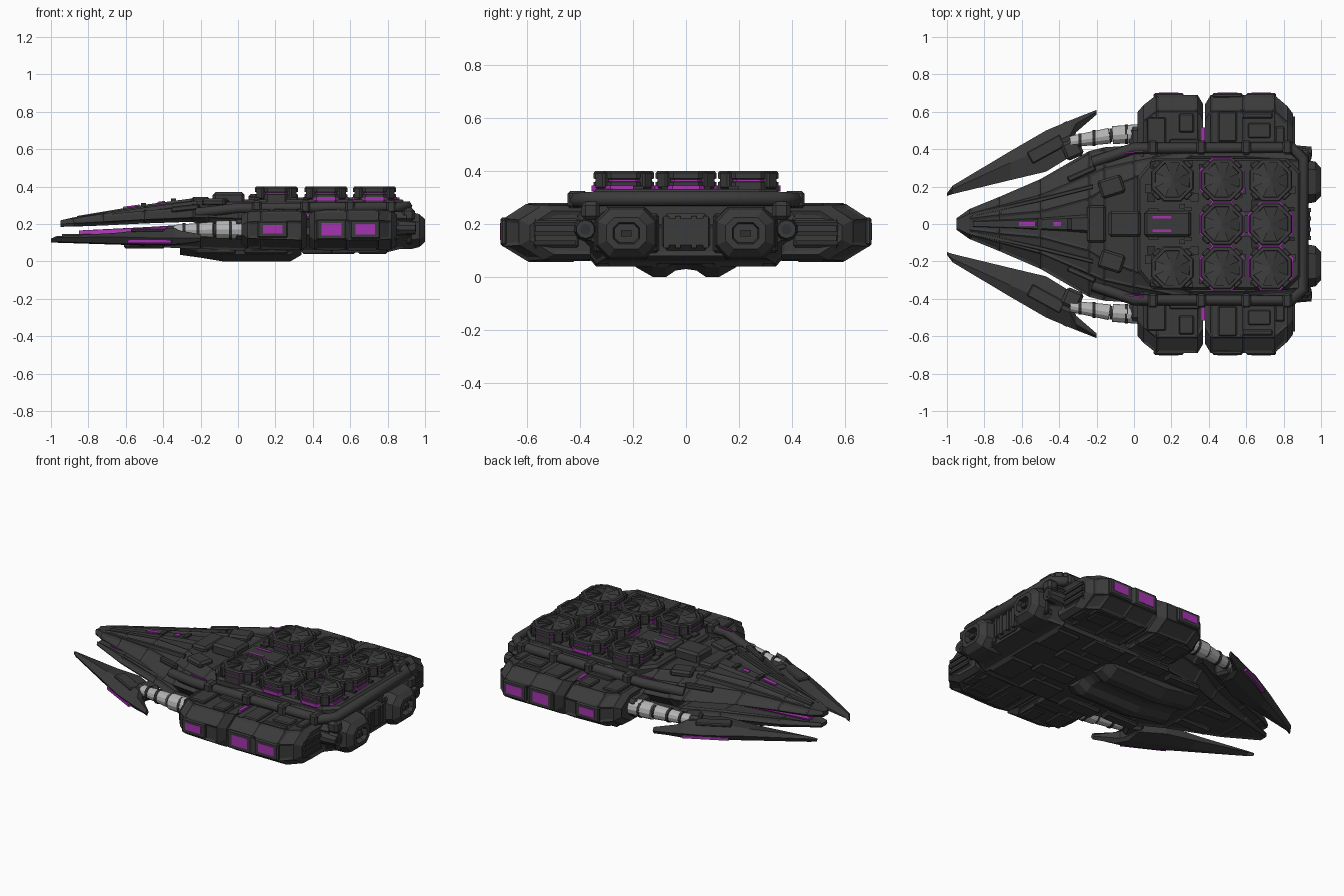
import bpy, bmesh, math, random
from mathutils import Matrix, Vector

random.seed(4)
cube = bpy.data.objects.get("Cube")
if cube:
    bpy.data.objects.remove(cube)


def material(name, r, g, b):
    m = bpy.data.materials.new(name)
    m.use_nodes = True
    m.diffuse_color = (r, g, b, 1)
    m.node_tree.nodes["Principled BSDF"].inputs["Base Color"].default_value = (r, g, b, 1)
    return m


HULL = material("dark_hull", .043, .043, .043)
DARK = material("deep_grey", .03, .03, .03)
GLOW = material("violet_glow", .38, .033, .44)
PALE = material("pale_metal", .46, .46, .46)


def finish(name, bm, mat, mirror=False, second=None, rule=None):
    bmesh.ops.recalc_face_normals(bm, faces=bm.faces)
    if rule:
        for f in bm.faces:
            f.material_index = int(rule(f.calc_center_median()))
    me = bpy.data.meshes.new(name)
    bm.to_mesh(me)
    bm.free()
    me.materials.append(mat)
    if second:
        me.materials.append(second)
    ob = bpy.data.objects.new(name, me)
    bpy.context.collection.objects.link(ob)
    if mirror:
        mod = ob.modifiers.new("mirror", "MIRROR")
        mod.use_axis = (False, True, False)
        mod.use_mirror_merge = False
    return ob


def loft(name, rings, mat=HULL, mirror=False, panels=0, **kw):
    """Skin a list of equal-length rings, with optional recessed panels."""
    bm = bmesh.new()
    rows = [[bm.verts.new(p) for p in ring] for ring in rings]
    n = len(rows[0])
    for a, b in zip(rows, rows[1:]):
        for i in range(n):
            bm.faces.new((a[i], a[(i + 1) % n], b[(i + 1) % n], b[i]))
    bm.faces.new(rows[0])
    bm.faces.new(rows[-1])
    bmesh.ops.recalc_face_normals(bm, faces=bm.faces)
    if panels:
        big = [f for f in bm.faces if f.calc_area() > .006]
        bmesh.ops.inset_individual(bm, faces=big, thickness=panels, depth=-.006)
    return finish(name, bm, mat, mirror, **kw)


def box(name, at, size, mat=HULL, mirror=False, turn=0, tilt=0, bevel=0):
    bm = bmesh.new()
    m = Matrix.Translation(at) @ Matrix.Rotation(turn, 4, 'Z') @ Matrix.Rotation(tilt, 4, 'Y')
    bmesh.ops.create_cube(bm, size=1, matrix=m @ Matrix.Diagonal((*size, 1)))
    if bevel:
        bmesh.ops.bevel(bm, geom=bm.edges[:], offset=bevel, segments=1, affect='EDGES')
    return finish(name, bm, mat, mirror)


def tube(name, a, b, r0, r1, mat, sides=12, mirror=True):
    a, b = Vector(a), Vector(b)
    bm = bmesh.new()
    m = Matrix.Translation((a + b) / 2) @ (b - a).to_track_quat('Z', 'Y').to_matrix().to_4x4()
    bmesh.ops.create_cone(bm, cap_ends=True, segments=sides, radius1=r0, radius2=r1,
                          depth=(b - a).length, matrix=m)
    return finish(name, bm, mat, mirror)


def section(x, w, z0, z1, tw, z2):
    """Hull cross-section: flat underside edge, side wall, sloped shoulders, flat top."""
    return [(x, -w * .8, z0), (x, -w, z1), (x, -(w + tw) / 2, (z1 + z2) / 2 + .012), (x, -tw, z2),
            (x, tw, z2), (x, (w + tw) / 2, (z1 + z2) / 2 + .012), (x, w, z1), (x, w * .8, z0)]


# Upper hull, lower jaw and the narrow glowing layer deep between them
loft("upper_hull", [section(*s) for s in (
    (-.95, .03, .185, .2, .015, .215), (-.88, .08, .186, .203, .03, .235),
    (-.72, .145, .192, .212, .05, .262), (-.5, .24, .203, .224, .07, .295),
    (-.24, .39, .212, .235, .14, .325), (-.16, .41, .15, .235, .19, .32), (0, .42, .12, .23, .25, .315),
    (.3, .43, .1, .23, .36, .305), (.6, .43, .1, .23, .36, .305), (.9, .41, .1, .23, .34, .3))],
    panels=.018)
loft("lower_jaw", [section(*s) for s in (
    (-.94, .03, .12, .13, .02, .14), (-.72, .13, .095, .12, .08, .143),
    (-.4, .25, .075, .12, .2, .15), (-.2, .36, .065, .13, .3, .16), (.1, .42, .055, .14, .36, .2),
    (.5, .43, .045, .14, .36, .2), (.8, .42, .05, .14, .36, .2), (.92, .36, .08, .14, .3, .2))],
    panels=.018)
loft("glow_layer", [section(*s) for s in (
    (-.85, .02, .125, .145, .015, .162), (-.5, .08, .125, .15, .06, .183),
    (-.14, .16, .12, .16, .12, .205))], GLOW)

# Nose ridges, slots and spine blocks
loft("nose_spine", [[(x, -w, z - .03), (x, -w * .6, z), (x, w * .6, z), (x, w, z - .03)]
                    for x, w, z in ((-.86, .02, .243), (-.5, .04, .303), (-.2, .06, .343))])
loft("nose_ridge", [[(x, y - .013, z - .03), (x, y - .008, z), (x, y + .008, z), (x, y + .013, z - .03)]
                    for x, y, z in ((-.84, .055, .237), (-.5, .13, .288), (-.22, .2, .325))], mirror=True)
for x, z, n in ((-.57, .294, .09), (-.41, .317, .04)):
    box("nose_slot", (x, 0, z), (n, .024, .008), GLOW, tilt=-.14)
    box("nose_slot_frame", (x + .065, 0, z + .008), (.025, .06, .02), DARK)
box("spine_block_front", (-.05, 0, .335), (.17, .14, .07), bevel=.014)
box("spine_block_rear", (.18, 0, .33), (.25, .14, .06), bevel=.014)
box("spine_light", (.15, .036, .36), (.1, .012, .006), GLOW, True)
box("shoulder_block", (-.12, .2, .315), (.13, .1, .04), mirror=True, turn=.3, bevel=.012)
box("shoulder_step", (-.2, 0, .325), (.1, .2, .04), bevel=.012)
box("shoulder_fin", (-.28, .27, .285), (.16, .03, .03), mirror=True, turn=.42, tilt=-.1, bevel=.006)

# Deck that carries the launch pods
deck = [(.02, -.25), (.1, -.35), (.82, -.35), (.89, -.28), (.89, .28), (.82, .35), (.1, .35), (.02, .25)]
loft("pod_deck", [[(.46 + (x - .46) * s, y * s, z) for x, y in deck]
                  for z, s in ((.29, 1), (.317, 1), (.332, .97))])
for i in range(46):
    x, y = random.uniform(.06, .84), random.uniform(.02, .33)
    box("deck_detail", (x, y, .333), (random.uniform(.02, .07), random.uniform(.015, .05), .02),
        random.choice((HULL, HULL, DARK)), True)

# Octagonal pods with pinwheel lids; the inner ones stand on a lit base
for px, py, lit in ((.205, .235, 0), (.47, .235, 1), (.73, .235, 0), (.47, 0, 1), (.73, 0, 1),
                    (.205, -.235, 0), (.47, -.235, 1), (.73, -.235, 1)):
    def octagon(r, z):
        return [(px + r * math.cos((k + .5) * math.pi / 4), py + r * math.sin((k + .5) * math.pi / 4), z)
                for k in range(8)]
    loft("pod", [octagon(r, z) for r, z in (
        (.118, .3), (.124, .32), (.124, .358), (.114, .361), (.114, .369), (.124, .372), (.124, .392),
        (.117, .4), (.1, .4), (.097, .38))], second=GLOW, rule=lambda c: .361 < c.z < .369)
    if lit:
        loft("pod_lit_base", [octagon(.131, .325), octagon(.131, .345)], GLOW)
    bm = bmesh.new()
    low, high, hub = octagon(.1, .381), octagon(.1, .398), (px, py, .396)
    for k in range(8):
        j = (k + 1) % 8
        for tri in ((hub, low[k], high[j]), (hub, high[j], low[j])):
            bm.faces.new([bm.verts.new(p) for p in tri])
    finish("pod_pinwheel", bm, HULL)
    for k in range(4):
        a = (k + .5) * math.pi / 2
        box("pod_clamp", (px + .115 * math.cos(a), py + .115 * math.sin(a), .365), (.034, .05, .062),
            HULL, turn=a, bevel=.006)

# Rail around the deck
half = [(-.22, .33, .26), (0, .405, .285), (.84, .41, .29), (.905, .35, .295)]
cu = bpy.data.curves.new("deck_rail", 'CURVE')
cu.dimensions, cu.bevel_depth, cu.bevel_resolution, cu.use_fill_caps = '3D', .03, 1, True
path = half + [(x, -y, z) for x, y, z in reversed(half)]
sp = cu.splines.new('POLY')
sp.points.add(len(path) - 1)
for p, co in zip(sp.points, path):
    p.co = (*co, 1)
cu.materials.append(HULL)
bpy.context.collection.objects.link(bpy.data.objects.new("deck_rail", cu))
for x in (.1, .36, .6, .82):
    box("rail_clamp", (x, .41, .292), (.05, .075, .066), mirror=True, bevel=.01)
box("rail_glow", (0, .385, .318), (.1, .008, .006), GLOW, True, turn=.1)
box("side_gap_glow", (.37, .47, .25), (.02, .09, .02), GLOW, True)


# Side bays with chamfered flanks and glowing windows
def bay(x, w, z0, z1):
    return [(x, .36, z0), (x, w - .09, z0), (x, w, z0 + .055), (x, w, z1 - .055), (x, w - .085, z1), (x, .36, z1)]


loft("front_bay", [bay(*s) for s in ((.02, .6, .09, .25), (.05, .635, .07, .265), (.12, .69, .065, .27),
                                     (.34, .69, .06, .27), (.37, .64, .08, .25))], mirror=True, panels=.018)
loft("rear_bay", [bay(*s) for s in ((.38, .64, .08, .25), (.41, .69, .06, .27), (.58, .69, .06, .275),
                                    (.75, .69, .06, .275), (.82, .63, .065, .27), (.85, .59, .085, .25))],
     mirror=True, panels=.018)
for x, w, h in ((.185, .13, .07), (.5, .13, .09), (.68, .13, .08)):
    box("window_frame", (x, .688, .17), (w + .03, .024, h + .02), mirror=True, bevel=.007)
    box("window", (x, .699, .172), (w - .025, .006, h - .025), GLOW, True)
for x, y, w, d in ((.12, .5, .1, .14), (.28, .54, .08, .1), (.27, .44, .16, .03), (.5, .52, .1, .16),
                   (.67, .5, .12, .08), (.66, .58, .16, .03), (.78, .47, .05, .1)):
    box("bay_plate", (x, y, .268), (w, d, .024), mirror=True, bevel=.006)
    box("bay_under_plate", (x, y, .067), (w, d, .02), mirror=True, bevel=.005)
for z in (.13, .165, .2):
    box("bay_rear_rib", (.845, .495, z), (.03, .16, .016), DARK, True)
box("bay_rear_frame", (.83, .49, .166), (.04, .18, .12), mirror=True, bevel=.012)

# Pale connecting arms
tube("arm_rear", (-.115, .475, .17), (.04, .485, .17), .048, .05, PALE)
tube("arm_front", (-.34, .44, .165), (-.13, .472, .17), .03, .042, PALE)
for x, y, r in ((-.122, .474, .036), (-.215, .46, .042), (-.29, .448, .037), (-.04, .48, .051)):
    tube("arm_collar", (x - .008, y, .168), (x + .008, y, .168), r, r, DARK)
box("arm_socket", (.01, .44, .17), (.07, .16, .11), mirror=True, bevel=.02)

# Forward blades, overhanging a lit strip on the outer flank
loft("blade", [[(x, a, z0 + .015), (x, (a + b) / 2, z0), (x, b - .025 * k, z0 + .006), (x, b, z0 + .035 * k + .006),
                (x, a + (b - a) * .6, z1), (x, a, z1 - .015)]
               for x, a, b, z0, z1, k in (
                   (-1, .15, .165, .1, .122, .2), (-.97, .16, .205, .1, .135, .6), (-.66, .235, .39, .09, .152, 1),
                   (-.47, .28, .5, .085, .172, 1), (-.34, .36, .555, .085, .178, 1),
                   (-.31, .49, .567, .09, .165, .8), (-.2, .585, .61, .105, .145, .4))], mirror=True)
box("blade_glow", (-.47, .481, .107), (.26, .02, .016), GLOW, True, turn=.48)
box("blade_plate", (-.47, .4, .166), (.2, .07, .02), mirror=True, turn=.5, bevel=.006)
box("blade_root", (-.33, .4, .15), (.1, .1, .08), mirror=True, turn=.4, bevel=.015)

# Keels and underside panels
loft("keel", [[(x, 0, top), (x, 0, z + .03), (x, .04, z + .024), (x, .075, z), (x, .125, z), (x, .19, z + .037),
               (x, .2, top)]
              for x, z, top in ((-.31, .035, .08), (-.2, .02, .08), (-.08, 0, .08), (.28, 0, .08), (.34, .035, .08))],
     mirror=True)
for x, y, w, d in ((-.5, .09, .22, .07), (-.12, .27, .22, .07), (.15, .3, .24, .1), (.45, .27, .22, .14),
                   (.5, .1, .26, .1), (.72, .2, .16, .2)):
    box("belly_panel", (x, y, .055 if x > -.3 else .085), (w, d, .03), mirror=True, bevel=.01)


# Engines and stern
def nozzle(x, w, h):
    return [(x, .225 + w * s, .165 + h * t) for s, t in (
        (-1, -.5), (-.6, -1), (.6, -1), (1, -.5), (1, .5), (.6, 1), (-.6, 1), (-1, .5))]


loft("engine", [nozzle(*s) for s in ((.84, .12, .1), (.93, .115, .098), (.97, .108, .088), (1, .075, .06),
                                     (1, .05, .04), (.965, .045, .035))], mirror=True)
box("engine_slot", (.978, .225, .165), (.03, .04, .025), DARK, True)
box("engine_band", (.915, .225, .165), (.03, .245, .15), DARK, True, bevel=.01)
box("stern_block", (.9, 0, .17), (.08, .18, .14), bevel=.02)
for y in (.03, .075):
    box("stern_rib", (.935, y, .17), (.02, .02, .12), mirror=True)
tube("side_thruster", (.84, .38, .18), (.95, .38, .18), .045, .035, HULL, 10)
tube("side_thruster_core", (.93, .38, .18), (.953, .38, .18), .02, .02, DARK, 10)
box("stern_bracket", (.91, .36, .25), (.07, .07, .07), mirror=True, bevel=.015)
